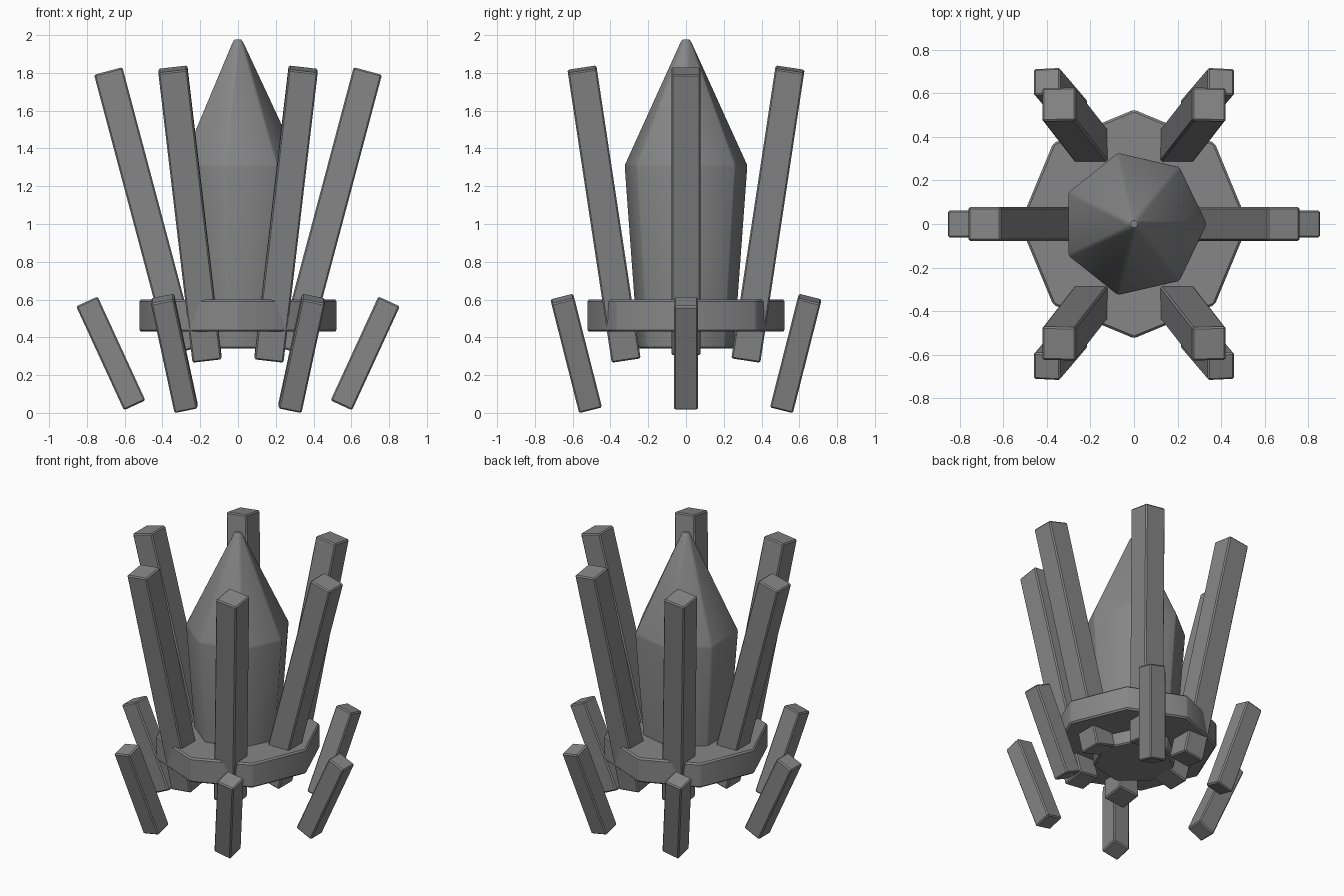
import bpy, bmesh, math
from mathutils import Vector, Matrix

if "Cube" in bpy.data.objects:
    bpy.data.objects.remove(bpy.data.objects["Cube"])

stone = bpy.data.materials.new("stone_grey")
stone.diffuse_color = (0.24, 0.24, 0.24, 1)
stone.use_nodes = True
stone.node_tree.nodes["Principled BSDF"].inputs["Base Color"].default_value = stone.diffuse_color


def finish(bm, name, bevel):
    """Chamfer all edges, then make the object with soft chamfers."""
    bmesh.ops.recalc_face_normals(bm, faces=bm.faces)
    bmesh.ops.bevel(bm, geom=bm.edges[:], offset=bevel, segments=1,
                    affect='EDGES', clamp_overlap=True)
    mesh = bpy.data.meshes.new(name)
    bm.to_mesh(mesh)
    bm.free()
    mesh.materials.append(stone)
    obj = bpy.data.objects.new(name, mesh)
    bpy.context.collection.objects.link(obj)
    bpy.ops.object.select_all(action='DESELECT')
    obj.select_set(True)
    bpy.context.view_layer.objects.active = obj
    bpy.ops.object.shade_smooth_by_angle(angle=math.radians(30))
    return obj


def lathe(name, sides, profile, bevel):
    """Stack of regular polygons (radius, z); radius 0 closes to a point."""
    bm = bmesh.new()
    rings = []
    for r, z in profile:
        n = sides if r else 1
        rings.append([bm.verts.new((r * math.cos(math.tau * i / sides),
                                    r * math.sin(math.tau * i / sides), z))
                      for i in range(n)])
    for a, b in zip(rings, rings[1:]):
        for i in range(sides):
            j = (i + 1) % sides
            if len(b) == 1:
                bm.faces.new((a[i], a[j], b[0]))
            else:
                bm.faces.new((a[i], a[j], b[j], b[i]))
    bm.faces.new(rings[0])
    if len(rings[-1]) > 1:
        bm.faces.new(rings[-1])
    return finish(bm, name, bevel)


def beam(name, bottom, top, width):
    """Square bar between two end centres, one side kept along x."""
    bottom, top = Vector(bottom), Vector(top)
    z = (top - bottom).normalized()
    x = Vector((1, 0, 0))
    x = (x - z * x.dot(z)).normalized()
    y = z.cross(x)
    frame = Matrix((x, y, z)).transposed().to_4x4()
    size = Matrix.Diagonal((width, width, (top - bottom).length, 1))
    bm = bmesh.new()
    bmesh.ops.create_cube(bm, size=1, matrix=Matrix.Translation((top + bottom) / 2) @ frame @ size)
    return finish(bm, name, 0.008)


# Central seven-sided crystal and the octagonal collar
lathe("central_crystal", 7, [(0.262, 0.34), (0.335, 1.31), (0.03, 1.965), (0, 2.0)], 0.008)
lathe("collar", 8, [(0.525, 0.43), (0.525, 0.60)], 0.01)

# Six tall rods and six low shards leaning outwards
for sx in (-1, 1):
    beam("tall_rod_side", (sx * 0.292, 0, 0.325), (sx * 0.687, 0, 1.81), 0.155)
    beam("low_shard_side", (sx * 0.547, 0, 0.04), (sx * 0.80, 0, 0.59), 0.125)
    for sy in (-1, 1):
        beam("tall_rod_diagonal", (sx * 0.164, sy * 0.318, 0.285),
             (sx * 0.345, sy * 0.55, 1.82), 0.155)
        beam("low_shard_diagonal", (sx * 0.275, sy * 0.508, 0.025),
             (sx * 0.40, sy * 0.655, 0.605), 0.125)
